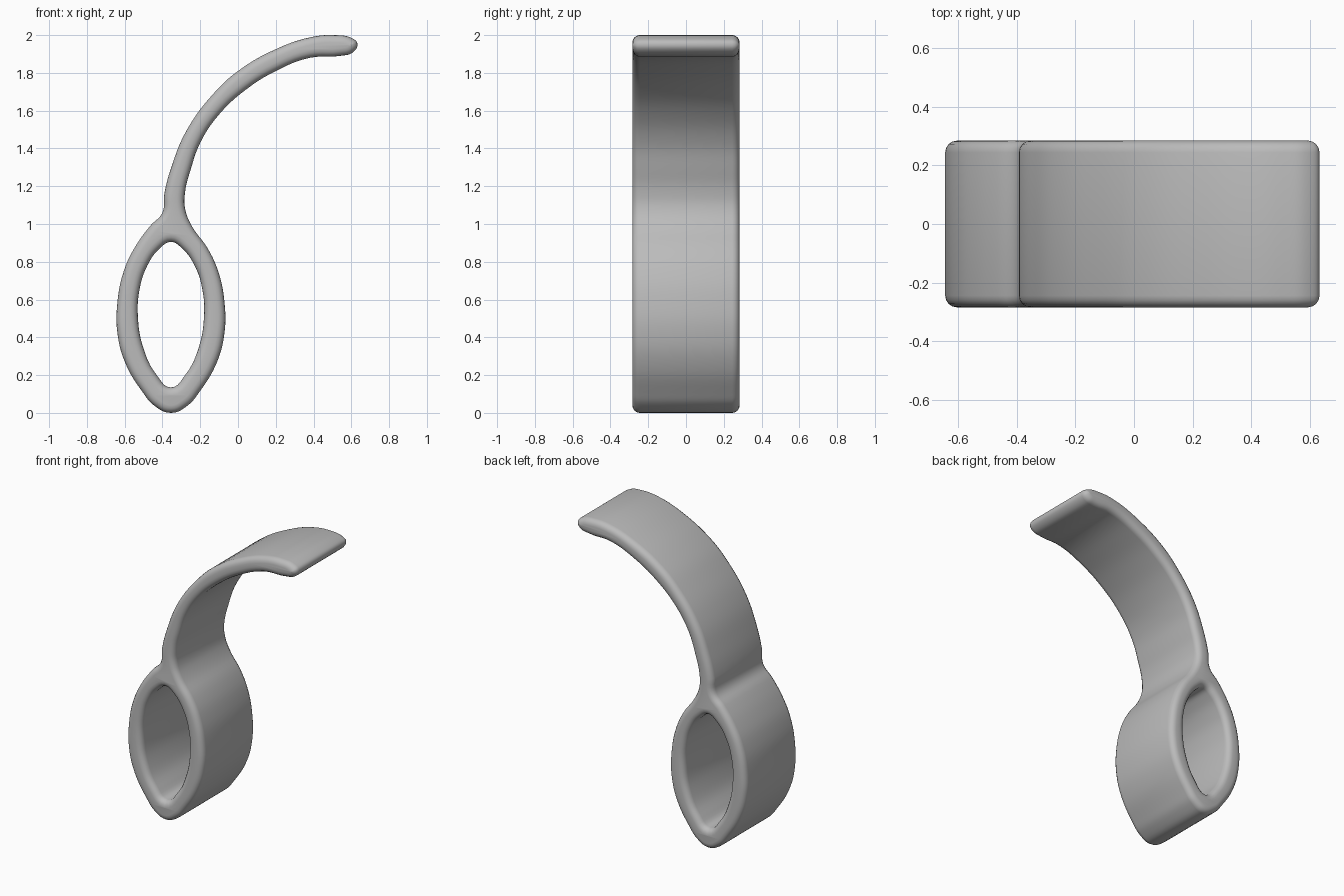
import bpy
import bmesh
import math

cube = bpy.data.objects.get("Cube")
if cube:
    bpy.data.objects.remove(cube, do_unlink=True)

HALF_WIDTH = 0.284
ROUNDING = 0.04
RING_X = -0.355


def make_material(name, color):
    material = bpy.data.materials.new(name)
    material.use_nodes = True
    material.diffuse_color = color
    for node in material.node_tree.nodes:
        if node.type == 'BSDF_PRINCIPLED':
            node.inputs["Base Color"].default_value = color
    return material


def right_side(half):
    return [(RING_X + x, z) for x, z in half]


def left_side(half):
    return [(RING_X - x, z) for x, z in reversed(half)]


def add_loop(curve, points):
    """Closed smooth loop through the points."""
    spline = curve.splines.new('BEZIER')
    spline.bezier_points.add(len(points) - 1)
    for bezier, (x, z) in zip(spline.bezier_points, points):
        bezier.co = (x, z, 0)
        bezier.handle_left_type = bezier.handle_right_type = 'AUTO'
    spline.use_cyclic_u = True
    spline.resolution_u = 5


def add_band(name, loops, material):
    """Rounded extrusion of the profile along y."""
    curve = bpy.data.curves.new(name, 'CURVE')
    curve.dimensions = '2D'
    curve.fill_mode = 'BOTH'
    for loop in loops:
        add_loop(curve, loop)
    curve.extrude = HALF_WIDTH - ROUNDING
    curve.bevel_depth = ROUNDING
    curve.bevel_resolution = 3
    curve.offset = -ROUNDING
    band = bpy.data.objects.new(name, curve)
    bpy.context.collection.objects.link(band)
    band.rotation_euler.x = math.radians(90)

    # Turn the curve into one welded mesh
    bpy.ops.object.select_all(action='DESELECT')
    band.select_set(True)
    bpy.context.view_layer.objects.active = band
    bpy.ops.object.convert(target='MESH')
    bpy.ops.object.transform_apply(location=False, rotation=True, scale=False)
    band = bpy.context.object
    mesh = bmesh.new()
    mesh.from_mesh(band.data)
    bmesh.ops.remove_doubles(mesh, verts=mesh.verts, dist=0.0005)
    bmesh.ops.recalc_face_normals(mesh, faces=mesh.faces)
    mesh.to_mesh(band.data)
    mesh.free()
    band.data.materials.clear()
    band.data.materials.append(material)
    bpy.ops.object.shade_smooth_by_angle(angle=math.radians(40))
    return band


# Ring: half outlines as (distance from the ring axis, height)
ring_outer = [(0.09, 0.04), (0.15, 0.11), (0.24, 0.26), (0.283, 0.42),
              (0.283, 0.59), (0.25, 0.75), (0.195, 0.87), (0.11, 0.99)]
ring_inner = [(0.075, 0.2), (0.145, 0.34), (0.175, 0.51),
              (0.165, 0.66), (0.125, 0.78), (0.06, 0.87)]

# Curved arm: lower edge, rounded tip, upper edge
arm_lower = [(-0.28, 1.08), (-0.28, 1.17), (-0.25, 1.29), (-0.2, 1.43),
             (-0.1, 1.58), (0.04, 1.71), (0.2, 1.81), (0.38, 1.88)]
arm_tip = [(0.54, 1.89), (0.61, 1.91), (0.632, 1.955), (0.6, 1.985),
           (0.51, 2)]
arm_upper = [(0.39, 1.99), (0.21, 1.93), (0, 1.81), (-0.13, 1.69),
             (-0.27, 1.5), (-0.35, 1.31), (-0.39, 1.16), (-0.4, 1.06)]

outline = ([(RING_X, 0)] + right_side(ring_outer)
           + arm_lower + arm_tip + arm_upper + left_side(ring_outer))
opening = ([(RING_X, 0.135)] + right_side(ring_inner)
           + [(RING_X, 0.905)] + left_side(ring_inner))

grey = make_material("plain grey", (0.5, 0.5, 0.5, 1))
add_band("ring_with_curved_arm", [outline, opening], grey)
